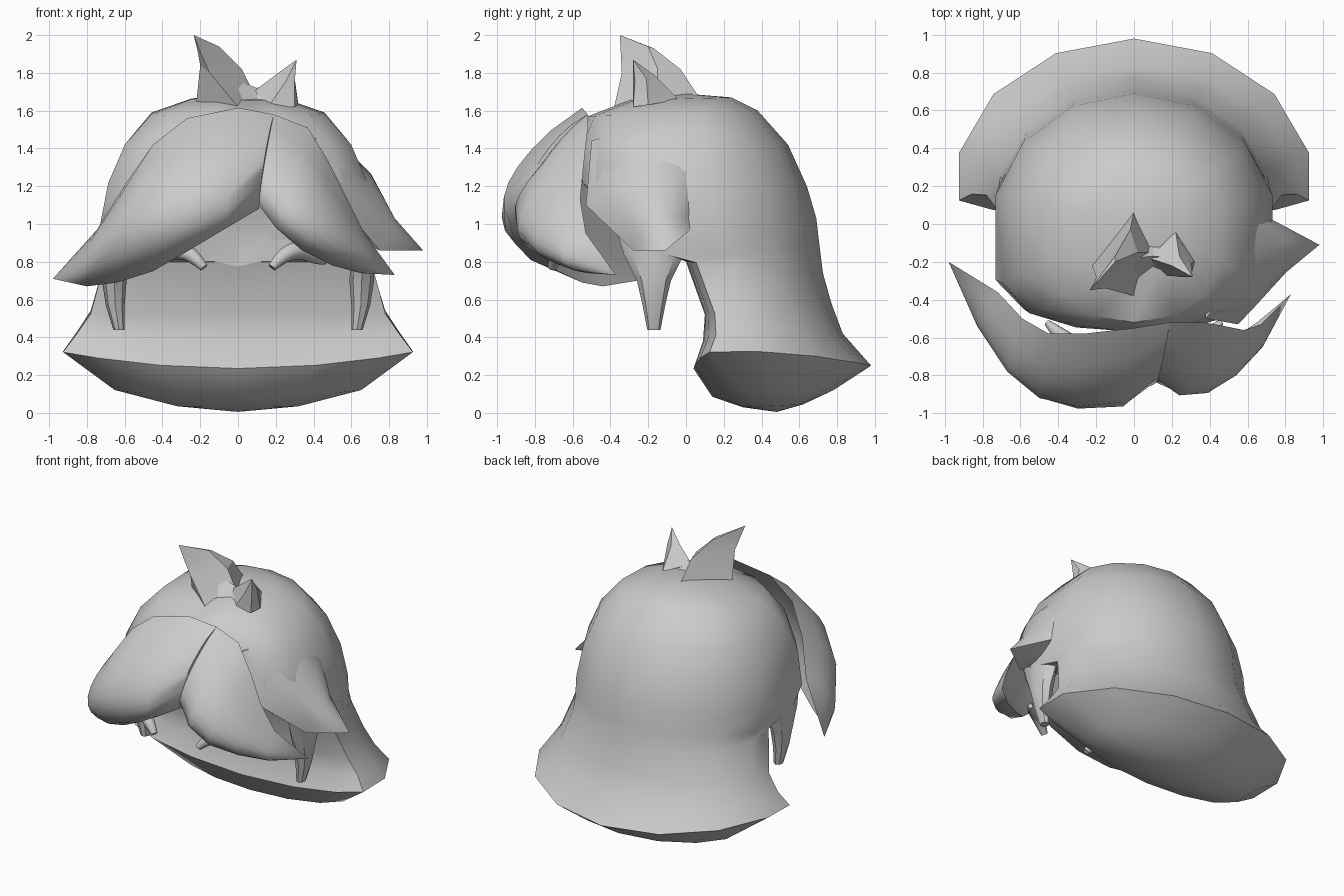
import bpy, bmesh
from math import sin, cos, pi
from mathutils import Vector

cube = bpy.data.objects.get("Cube")
if cube:
    bpy.data.objects.remove(cube, do_unlink=True)

grey = bpy.data.materials.new("hair_grey")
grey.use_nodes = True
colour = (0.6, 0.6, 0.6, 1)
grey.diffuse_color = colour
grey.node_tree.nodes["Principled BSDF"].inputs["Base Color"].default_value = colour


def activate(obj):
    bpy.ops.object.select_all(action='DESELECT')
    obj.select_set(True)
    bpy.context.view_layer.objects.active = obj


def finish(obj, angle):
    if not obj.data.materials:
        obj.data.materials.append(grey)
    activate(obj)
    bpy.ops.object.shade_smooth_by_angle(angle=angle)


def loft(name, rings, angle=0.7):
    """Skin closed rings of points; single-point rings become poles."""
    bm = bmesh.new()
    rows = [[bm.verts.new(p) for p in ring] for ring in rings]
    for a, b in zip(rows, rows[1:]):
        n = max(len(a), len(b))
        for i in range(n):
            j = (i + 1) % n
            quad = [a[i % len(a)], a[j % len(a)], b[j % len(b)], b[i % len(b)]]
            bm.faces.new(list(dict.fromkeys(quad)))
    for end in (rows[0], rows[-1]):
        if len(end) > 2:
            bm.faces.new(end)
    bmesh.ops.recalc_face_normals(bm, faces=bm.faces)
    mesh = bpy.data.meshes.new(name)
    bm.to_mesh(mesh)
    bm.free()
    obj = bpy.data.objects.new(name, mesh)
    bpy.context.collection.objects.link(obj)
    finish(obj, angle)
    return obj


def head_ring(w, front, mid, back, z_front, z_back, lift=0, square=1, n=14):
    """Oval ring, widest at mid; lift raises the sides, square flattens the front."""
    ring = []
    for i in range(n):
        a = 2 * pi * i / n
        c = cos(a)
        y = mid + (back - mid) * c if c > 0 else mid - (mid - front) * abs(c) ** square
        z = z_front + (z_back - z_front) * (y - front) / (back - front)
        ring.append((w * sin(a), y, z + lift * sin(a) ** 2))
    return ring


def lock(name, ribs, tip, inner=0.3, n=8):
    """Leaf-shaped lock: each rib is upper edge, outer bulge, lower edge."""
    rings = []
    for rib in ribs:
        up, out, low = map(Vector, rib)
        bulge = out - (up + low) / 2
        outer = [up.lerp(low, t / n) + bulge * max(0, sin(pi * t / n)) ** 0.65
                 for t in range(n + 1)]
        back = [up.lerp(low, t / n) + bulge * inner * sin(pi * t / n)
                for t in range(n - 1, 0, -1)]
        rings.append(outer + back)
    loft(name, rings + [[tip]], 0.9)


# Head and flared back hair
head = loft("back_hair", [
    [(0, 0, 1.69)],
    head_ring(.25, -.3, 0, .24, 1.655, 1.67),
    head_ring(.47, -.52, 0, .38, 1.57, 1.6, 0, .65),
    head_ring(.615, -.57, 0, .54, 1.42, 1.42, 0, .5),
    head_ring(.705, -.57, 0, .64, 1.22, 1.2, 0, .4),
    head_ring(.75, -.54, 0, .69, 1.1, 1.03, -.1, .4),
    head_ring(.735, -.44, .05, .705, .99, .9, -.11, .4),
    head_ring(.725, 0, .12, .725, .8, .74, 0, .4),
    head_ring(.8, .1, .2, .77, .52, .58, 0, .5),
    head_ring(.88, .09, .22, .83, .38, .42, .03, .5),
    head_ring(.95, .04, .2, .98, .235, .25, .09, .5),
    head_ring(.67, .14, .38, .78, .085, .12, .03, .6),
    head_ring(.33, .3, .46, .62, .03, .045, 0, .8),
    [(0, .48, .005)],
])

# Hollow for the face
bpy.ops.mesh.primitive_uv_sphere_add(segments=24, ring_count=16, location=(0, -.35, .8))
hollow = bpy.context.object
hollow.name = "face_hollow_cutter"
hollow.scale = (.65, .36, .6)
hollow.data.materials.append(grey)
hollow.hide_render = True
cut = head.modifiers.new("face_hollow", 'BOOLEAN')
cut.object = hollow
cut.operation = 'DIFFERENCE'
cut.solver = 'EXACT'
activate(head)
bpy.ops.object.modifier_apply(modifier=cut.name)
bpy.data.objects.remove(hollow, do_unlink=True)
finish(head, 0.7)

# Fringe, split by a parting
lock("right_fringe", [
    [(.19, -.52, 1.58), (.14, -.77, 1.34), (.11, -.83, 1.08)],
    [(0, -.55, 1.615), (-.05, -.94, 1.22), (-.06, -.84, .98)],
    [(-.27, -.58, 1.56), (-.3, -.965, 1.12), (-.26, -.78, .86)],
    [(-.45, -.58, 1.42), (-.5, -.92, 1.04), (-.45, -.68, .75)],
    [(-.59, -.5, 1.22), (-.67, -.78, .94), (-.64, -.55, .69)],
    [(-.72, -.36, 1.0), (-.82, -.54, .81), (-.8, -.44, .67)],
], (-.98, -.2, .71))
lock("left_fringe", [
    [(.19, -.52, 1.58), (.14, -.76, 1.32), (.11, -.83, 1.1)],
    [(.37, -.52, 1.51), (.28, -.88, 1.16), (.2, -.8, .98)],
    [(.48, -.54, 1.33), (.41, -.88, 1.03), (.34, -.74, .86)],
    [(.58, -.56, 1.13), (.54, -.8, .92), (.5, -.62, .78)],
    [(.67, -.53, .95), (.68, -.65, .82), (.65, -.52, .74)],
], (.83, -.37, .73))

# Pointed lock flicking out on one side
lock("left_side_lock", [
    [(.36, .08, 1.52), (.47, -.22, 1.5), (.38, -.5, 1.44)],
    [(.57, .1, 1.25), (.71, -.2, 1.25), (.55, -.53, 1.1)],
    [(.66, .06, 1.0), (.83, -.14, 1.03), (.75, -.28, .86)],
], (.98, -.11, .86), -.2)

# Tufts on the crown
loft("right_tuft", [
    [(0, .07, 1.67), (.1, -.15, 1.66), (0, -.38, 1.62), (-.22, -.22, 1.65)],
    [(-.02, -.03, 1.82), (.02, -.15, 1.82), (-.15, -.34, 1.8), (-.2, -.28, 1.84)],
    [(-.1, -.17, 1.93), (-.1, -.2, 1.94), (-.195, -.345, 1.9), (-.215, -.32, 1.92)],
    [(-.235, -.35, 2)],
], 0.3)
loft("left_tuft", [
    [(.08, -.18, 1.7), (.22, -.04, 1.66), (.32, -.2, 1.63), (.3, -.28, 1.62),
     (.16, -.27, 1.62)],
    [(.2, -.22, 1.79), (.24, -.17, 1.79), (.3, -.21, 1.77), (.3, -.27, 1.75),
     (.25, -.28, 1.75)],
    [(.31, -.28, 1.87)],
], 0.3)
loft("tuft_bridge", [
    [(0, -.03, 1.66), (0, -.33, 1.62), (0, -.18, 1.76)],
    [(.1, -.1, 1.65), (.1, -.26, 1.62), (.1, -.17, 1.72)],
    [(.2, -.1, 1.64), (.2, -.27, 1.6), (.2, -.18, 1.75)],
], 0.3)

for side, word in ((-1, "right"), (1, "left")):
    # Hanging strand in front of each ear
    stations = [(.66, .98, .05, .2), (.66, .84, .06, .16), (.655, .7, .065, .09),
                (.65, .57, .05, .06), (.63, .44, .03, .035)]
    loft(word + "_strand", [
        [(side * (x + rx * cos(k * pi / 4)), -.17 + ry * sin(k * pi / 4), z)
         for k in range(8)] for x, z, rx, ry in stations])

    # Small curl under the fringe
    curve = bpy.data.curves.new(word + "_curl", 'CURVE')
    curve.dimensions = '3D'
    curve.bevel_depth = .04
    curve.bevel_resolution = 2
    curve.use_fill_caps = True
    path = [(.46, -.52, .8, .4), (.41, -.57, .82, .9), (.32, -.64, .87, 1.2),
            (.23, -.69, .83, 1), (.18, -.71, .77, .6)]
    spline = curve.splines.new('NURBS')
    spline.points.add(len(path) - 1)
    for point, (x, y, z, thick) in zip(spline.points, path):
        point.co = (side * x, y, z, 1)
        point.radius = thick
    spline.use_endpoint_u = True
    spline.order_u = 3
    spline.resolution_u = 4
    curl = bpy.data.objects.new(word + "_curl", curve)
    bpy.context.collection.objects.link(curl)
    activate(curl)
    bpy.ops.object.convert(target='MESH')
    finish(bpy.context.object, 0.9)
